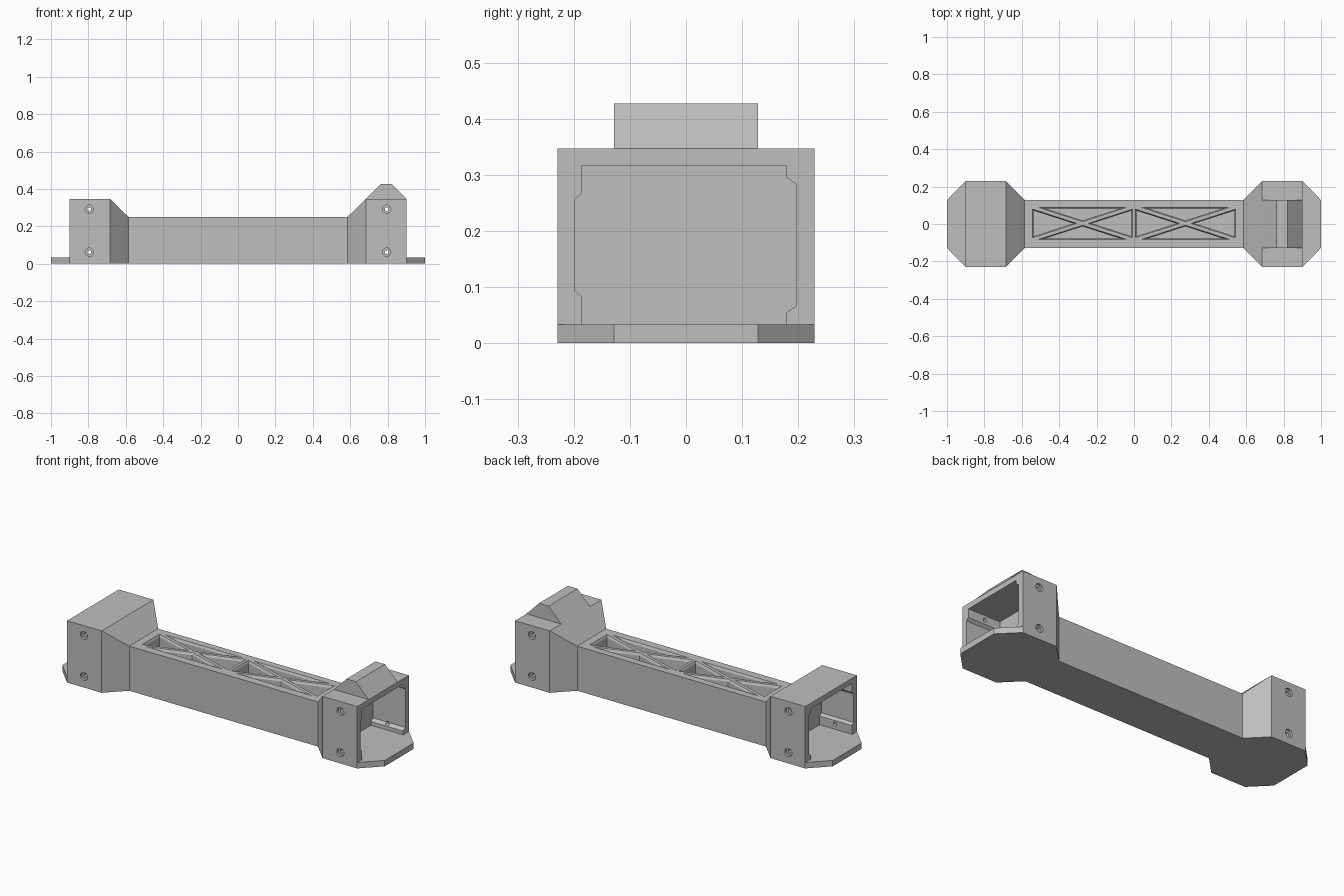
import bpy, bmesh, math
from mathutils import Matrix

if "Cube" in bpy.data.objects:
    bpy.data.objects.remove(bpy.data.objects["Cube"], do_unlink=True)

grey = bpy.data.materials.new("plain_grey")
grey.use_nodes = True
grey.diffuse_color = (0.52, 0.52, 0.52, 1)
grey.node_tree.nodes["Principled BSDF"].inputs["Base Color"].default_value = grey.diffuse_color


def make(name, bm):
    bmesh.ops.recalc_face_normals(bm, faces=bm.faces)
    mesh = bpy.data.meshes.new(name)
    bm.to_mesh(mesh)
    bm.free()
    mesh.materials.append(grey)
    obj = bpy.data.objects.new(name, mesh)
    bpy.context.collection.objects.link(obj)
    return obj


def hull(name, points):
    """Convex solid around a few corner points."""
    bm = bmesh.new()
    for p in points:
        bm.verts.new(p)
    bmesh.ops.convex_hull(bm, input=bm.verts)
    bmesh.ops.dissolve_limit(bm, angle_limit=0.001, verts=bm.verts, edges=bm.edges)
    return make(name, bm)


def box(name, xs, ys, zs):
    return hull(name, [(x, y, z) for x in xs for y in ys for z in zs])


def rod(name, x, z, radius, y0, y1):
    """Round cutter running along y."""
    bm = bmesh.new()
    place = Matrix.Translation((x, (y0 + y1) / 2, z)) @ Matrix.Rotation(math.pi / 2, 4, "X")
    bmesh.ops.create_cone(bm, cap_ends=True, segments=24, radius1=radius,
                          radius2=radius, depth=abs(y1 - y0), matrix=place)
    return make(name, bm)


def combine(target, tool, operation="DIFFERENCE"):
    mod = target.modifiers.new("bool", "BOOLEAN")
    mod.operation, mod.solver, mod.object = operation, "EXACT", tool
    bpy.context.view_layer.objects.active = target
    bpy.ops.object.modifier_apply(modifier=mod.name)
    bpy.data.objects.remove(tool, do_unlink=True)


NECK, SHOULDER, MOUTH, TIP = 0.585, 0.685, 0.9, 1.0   # stations along x
NARROW, WIDE = 0.128, 0.229                           # half widths
BEAM_TOP, TOP, FLOOR = 0.25, 0.347, 0.033

# Beam with two cross-braced panels of triangular pockets
beam = box("beam", (-NECK, NECK), (-NARROW, NARROW), (0, BEAM_TOP))


def triangles(cx, cy, w, h, t, margin):
    """Four triangles left between the diagonals of a rectangle."""
    diag = math.hypot(w, h)
    ex, ey = w - margin, h - margin
    for s in (-1, 1):
        reach = ex * h / w - t * diag / w
        yield [(cx + s * t * diag / h, cy), (cx + s * ex, cy + reach), (cx + s * ex, cy - reach)]
        reach = ey * w / h - t * diag / h
        yield [(cx, cy + s * t * diag / w), (cx + reach, cy + s * ey), (cx - reach, cy + s * ey)]


for cx in (-0.275, 0.275):
    rims = triangles(cx, 0.003, 0.267, 0.086, 0.009, 0)
    wells = triangles(cx, 0.003, 0.267, 0.086, 0.015, 0.006)
    for rim, well in zip(rims, wells):
        combine(beam, hull("well", [(x, y, z) for x, y in well for z in (FLOOR, TOP)]))
        combine(beam, hull("rim", [(x, y, BEAM_TOP + 0.0001) for x, y in rim]
                           + [(x, y, BEAM_TOP - 0.012) for x, y in well]))


# End housings: open boxes with a flared neck and a floor lip
def housing(name, s, ridged):
    corners = []
    for y in (-1, 1):
        for x, half, top in ((NECK, NARROW, BEAM_TOP), (SHOULDER, WIDE, TOP), (MOUTH, WIDE, TOP)):
            corners += [(s * x, y * half, 0), (s * x, y * half, top)]
    body = hull(name, corners)

    # Floor lip with clipped corners
    lip = [(s * x, y * half, z) for x, half in ((SHOULDER, WIDE), (MOUTH, WIDE), (TIP, NARROW))
           for y in (-1, 1) for z in (0, FLOOR)]
    combine(body, hull("lip", lip), "UNION")

    # Raised ridge on the roof
    if ridged:
        profile = ((SHOULDER, TOP), (0.763, 0.427), (0.822, 0.427), (MOUTH, TOP),
                   (MOUTH, 0.33), (SHOULDER + 0.01, 0.33))
        combine(body, hull("ridge", [(s * x, y, z) for x, z in profile
                                     for y in (-NARROW, NARROW)]), "UNION")

    # Cavity, widened between the screw ribs
    depth = (s * 0.7, s * 0.95)
    combine(body, box("cavity", depth, (-0.185, 0.178), (FLOOR, 0.317)))
    for y0, y1, low, high in ((-0.185, -0.199, 0.095, 0.255), (0.178, 0.197, 0.067, 0.283)):
        back = y0 - (y1 - y0)
        section = [(y1, low), (y1, high), (y0, low - 0.013), (y0, high + 0.013),
                   (back, low), (back, high)]
        combine(body, hull("recess", [(x, y, z) for x in depth for y, z in section]))

    # Counterbored screw holes
    for z in (0.062, 0.292):
        combine(body, rod("hole", s * 0.795, z, 0.01, -0.3, 0.3))
        for side in (-1, 1):
            combine(body, rod("bore", s * 0.795, z, 0.022, side * (WIDE - 0.014), side * 0.3))


housing("left_housing", 1, True)
housing("right_housing", -1, False)
